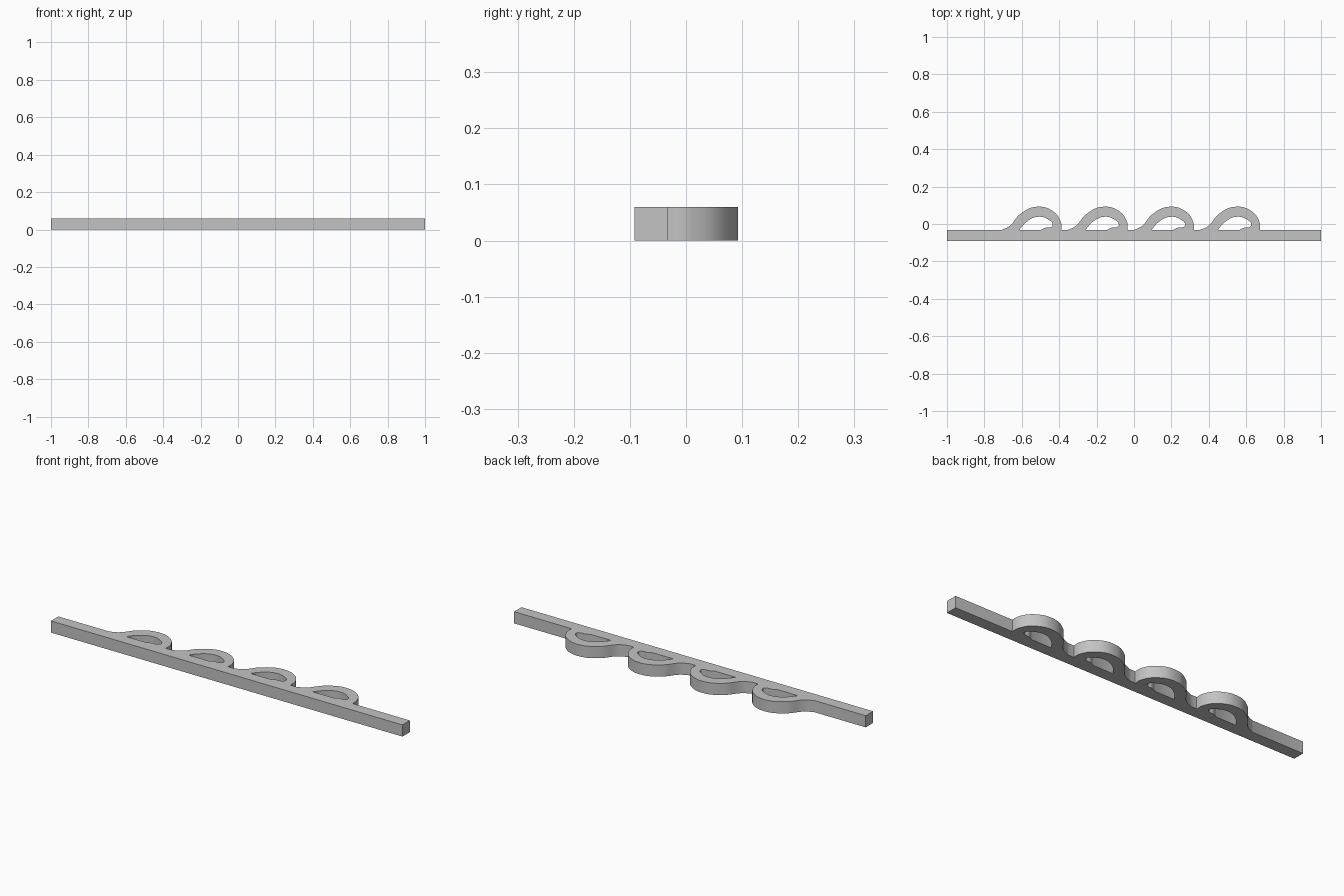
import bpy
import bmesh

cube = bpy.data.objects.get("Cube")
if cube:
    bpy.data.objects.remove(cube, do_unlink=True)

HALF_LENGTH, FRONT, BACK, HEIGHT = 1.0, -0.092, -0.032, 0.06
PITCH, FIRST_PEAK, LOOPS = 0.354, -0.519, 4

# One loop's profile: x from its peak, y, and whether the point is a sharp corner
OUTER = [(-0.19, BACK, True), (-0.148, -0.012, False), (-0.09, 0.053, False),
         (-0.005, 0.092, False), (0.085, 0.069, False), (0.128, 0.01, False),
         (0.131, BACK, True)]
INNER = [(-0.095, BACK, True), (-0.06, 0.008, False), (0.0, 0.038, False),
         (0.055, 0.027, False), (0.084, -0.005, False), (0.07, -0.018, False),
         (0.046, -0.02, False), (0.02, BACK, True)]


def add_outline(curve, points):
    """Closed outline, straight at corners and smooth elsewhere."""
    spline = curve.splines.new('BEZIER')
    spline.bezier_points.add(len(points) - 1)
    spline.use_cyclic_u = True
    for knot, (x, y, corner) in zip(spline.bezier_points, points):
        knot.co = (x, y, 0)
        kind = 'VECTOR' if corner else 'AUTO'
        knot.handle_left_type = knot.handle_right_type = kind


def shifted(points, dx):
    return [(x + dx, y, corner) for x, y, corner in points]


# Flat profile: bar with a row of curling loops along its back, and their holes
curve = bpy.data.curves.new("rail_profile", 'CURVE')
curve.dimensions = '2D'
curve.fill_mode = 'BOTH'
curve.resolution_u = 10
curve.extrude = HEIGHT / 2

peaks = [FIRST_PEAK + i * PITCH for i in range(LOOPS)]
outline = [(HALF_LENGTH, BACK, True), (HALF_LENGTH, FRONT, True),
           (-HALF_LENGTH, FRONT, True), (-HALF_LENGTH, BACK, True)]
for peak in peaks:
    outline += shifted(OUTER, peak)
add_outline(curve, outline)
for peak in peaks:
    add_outline(curve, shifted(INNER, peak))

# Turn the extruded profile into a welded mesh standing on the ground
helper = bpy.data.objects.new("rail_profile", curve)
bpy.context.collection.objects.link(helper)
bpy.context.view_layer.update()
depsgraph = bpy.context.evaluated_depsgraph_get()
mesh = bpy.data.meshes.new_from_object(helper.evaluated_get(depsgraph))
bpy.data.objects.remove(helper, do_unlink=True)

bm = bmesh.new()
bm.from_mesh(mesh)
bmesh.ops.remove_doubles(bm, verts=bm.verts, dist=0.0001)
bmesh.ops.translate(bm, verts=bm.verts, vec=(0, 0, HEIGHT / 2))
bmesh.ops.recalc_face_normals(bm, faces=bm.faces)
bm.to_mesh(mesh)
bm.free()

rail = bpy.data.objects.new("looped_rail", mesh)
bpy.context.collection.objects.link(rail)

# Plain grey
grey = bpy.data.materials.new("plain_grey")
grey.use_nodes = True
colour = (0.55, 0.55, 0.55, 1)
grey.diffuse_color = colour
grey.node_tree.nodes["Principled BSDF"].inputs["Base Color"].default_value = colour
mesh.materials.clear()
mesh.materials.append(grey)

bpy.ops.object.select_all(action='DESELECT')
rail.select_set(True)
bpy.context.view_layer.objects.active = rail
bpy.ops.object.shade_smooth_by_angle(angle=0.6)
